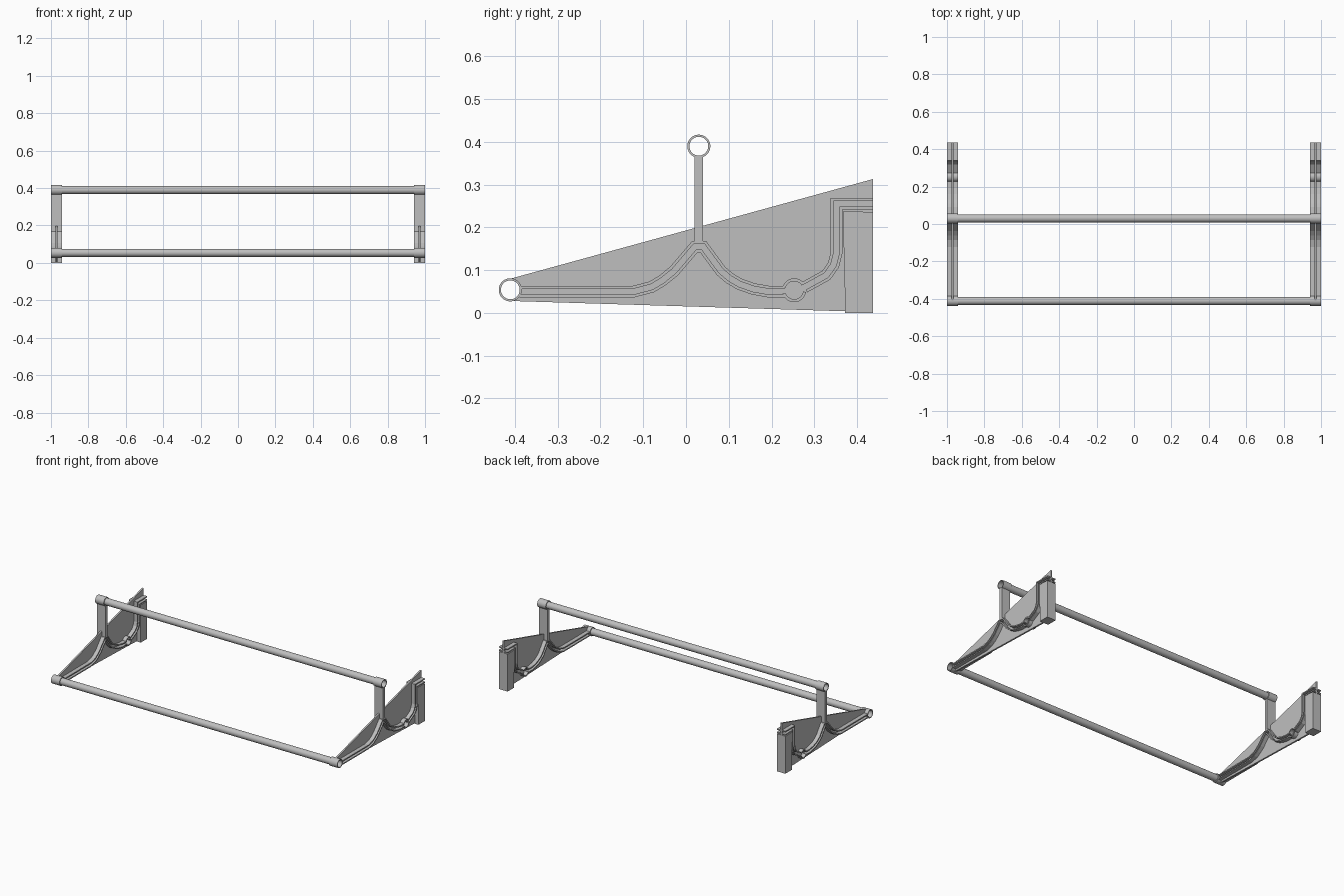
import bpy
import bmesh
from math import cos, sin, radians
from mathutils import Vector

if "Cube" in bpy.data.objects:
    bpy.data.objects.remove(bpy.data.objects["Cube"], do_unlink=True)

grey = bpy.data.materials.new("light_grey")
grey.use_nodes = True
colour = (0.52, 0.52, 0.52, 1)
grey.diffuse_color = colour
grey.node_tree.nodes["Principled BSDF"].inputs["Base Color"].default_value = colour

X_IN, X_OUT = 0.94, 1.0          # bracket width
X_MID = (X_IN + X_OUT) / 2
FRONT, TOP = Vector((-0.411, 0.054)), Vector((0.03, 0.39))   # rail centres (y, z)
R_COLLAR, R_RAIL = 0.027, 0.0215
OUTER, INNER = 0.0135, 0.0065    # channel wall offsets from its centre line


def arc(centre, r, a0, a1, n):
    angles = [radians(a0 + (a1 - a0) * i / n) for i in range(n + 1)]
    return [centre + Vector((r * cos(a), r * sin(a))) for a in angles]


def offset(path, d):
    """Shift a polyline sideways with mitred corners."""
    pts = [Vector(p) for p in path]
    out = []
    for i, p in enumerate(pts):
        a = (p - pts[i - 1]).normalized() if i else (pts[1] - p).normalized()
        b = (pts[i + 1] - p).normalized() if i < len(pts) - 1 else a
        na, nb = Vector((-a.y, a.x)), Vector((-b.y, b.x))
        m = (na + nb).normalized()
        out.append(p + m * (d / m.dot(na)))
    return out


def finish(name, bm, mirror=True, smooth=False):
    bmesh.ops.recalc_face_normals(bm, faces=bm.faces)
    mesh = bpy.data.meshes.new(name)
    bm.to_mesh(mesh)
    bm.free()
    mesh.materials.append(grey)
    ob = bpy.data.objects.new(name, mesh)
    bpy.context.collection.objects.link(ob)
    if smooth:
        bpy.ops.object.select_all(action='DESELECT')
        ob.select_set(True)
        bpy.context.view_layer.objects.active = ob
        bpy.ops.object.shade_smooth_by_angle()
    if mirror:
        mod = ob.modifiers.new("other_side", 'MIRROR')
        mod.use_mirror_merge = False
    return ob


def prism(name, outline, x0=X_IN, x1=X_OUT):
    """Extrude a closed side outline across the bracket."""
    bm = bmesh.new()
    face = bm.faces.new([bm.verts.new((x0, p[0], p[1])) for p in outline])
    ext = bmesh.ops.extrude_face_region(bm, geom=[face])
    verts = [v for v in ext["geom"] if isinstance(v, bmesh.types.BMVert)]
    bmesh.ops.translate(bm, verts=verts, vec=(x1 - x0, 0, 0))
    return finish(name, bm)


def band(name, side_a, side_b, closed=False, smooth=False):
    """Extrude the strip between two matching point lists."""
    bm = bmesh.new()
    a = [bm.verts.new((X_IN, p[0], p[1])) for p in side_a]
    b = [bm.verts.new((X_IN, p[0], p[1])) for p in side_b]
    n = len(a)
    faces = [bm.faces.new((a[i], a[(i + 1) % n], b[(i + 1) % n], b[i]))
             for i in range(n if closed else n - 1)]
    ext = bmesh.ops.extrude_face_region(bm, geom=faces)
    verts = [v for v in ext["geom"] if isinstance(v, bmesh.types.BMVert)]
    bmesh.ops.translate(bm, verts=verts, vec=(X_OUT - X_IN, 0, 0))
    return finish(name, bm, smooth=smooth)


# Long hollow rails and the collars that hold them
for label, c in (("front", FRONT), ("top", TOP)):
    bm = bmesh.new()
    ring = arc(c, R_RAIL, 0, 360, 40)[:-1]
    rows = [[bm.verts.new((x, p.x, p.y)) for p in ring] for x in (-0.998, 0.998)]
    for i in range(len(ring)):
        j = (i + 1) % len(ring)
        bm.faces.new((rows[0][i], rows[0][j], rows[1][j], rows[1][i]))
    finish(label + "_rail", bm, mirror=False, smooth=True)
    band(label + "_collar", arc(c, R_COLLAR, 0, 360, 40)[:-1],
         arc(c, R_RAIL + 0.0005, 0, 360, 40)[:-1], closed=True, smooth=True)

# Thin triangular web, hollowed around the front collar
web = arc(FRONT, R_COLLAR - 0.001, -90, 90, 16)
web += [Vector((0.437, 0.313)), Vector((0.437, 0.002)), Vector((0.37, 0.004))]
prism("web_plate", web, X_MID - 0.005, X_MID + 0.005)

# Post carrying the top rail
prism("upright_post", [(0.02, 0.163), (0.04, 0.163), (0.04, 0.366), (0.02, 0.366)])

# Twin walls of the curved channel, on either side of the round pocket
front_run = [(-0.389, 0.05), (-0.122, 0.05), (-0.08, 0.061), (-0.055, 0.076),
             (-0.028, 0.098), (0.021, 0.155), (0.04, 0.155), (0.082, 0.098),
             (0.102, 0.081), (0.126, 0.067), (0.158, 0.056), (0.192, 0.05),
             (0.23, 0.05)]
rear_run = [(0.277, 0.06), (0.328, 0.088), (0.345, 0.112), (0.352, 0.14),
            (0.352, 0.255), (0.437, 0.255)]
for label, run in (("front", front_run), ("rear", rear_run)):
    for side, s in (("upper", 1), ("lower", -1)):
        band(label + "_channel_" + side + "_wall",
             offset(run, s * OUTER), offset(run, s * INNER))

# Round pocket in the channel
pocket = Vector((0.253, 0.053))
for side, a0, a1 in (("upper", 32, 166), ("lower", 196, 352)):
    band("pocket_" + side + "_wall", arc(pocket, 0.028, a0, a1, 14),
         arc(pocket, 0.021, a0, a1, 14), smooth=True)

# Rear mounting block
prism("mounting_block", [(0.372, 0.0), (0.437, 0.0), (0.437, 0.236),
                         (0.368, 0.238), (0.368, 0.185), (0.371, 0.09)])
